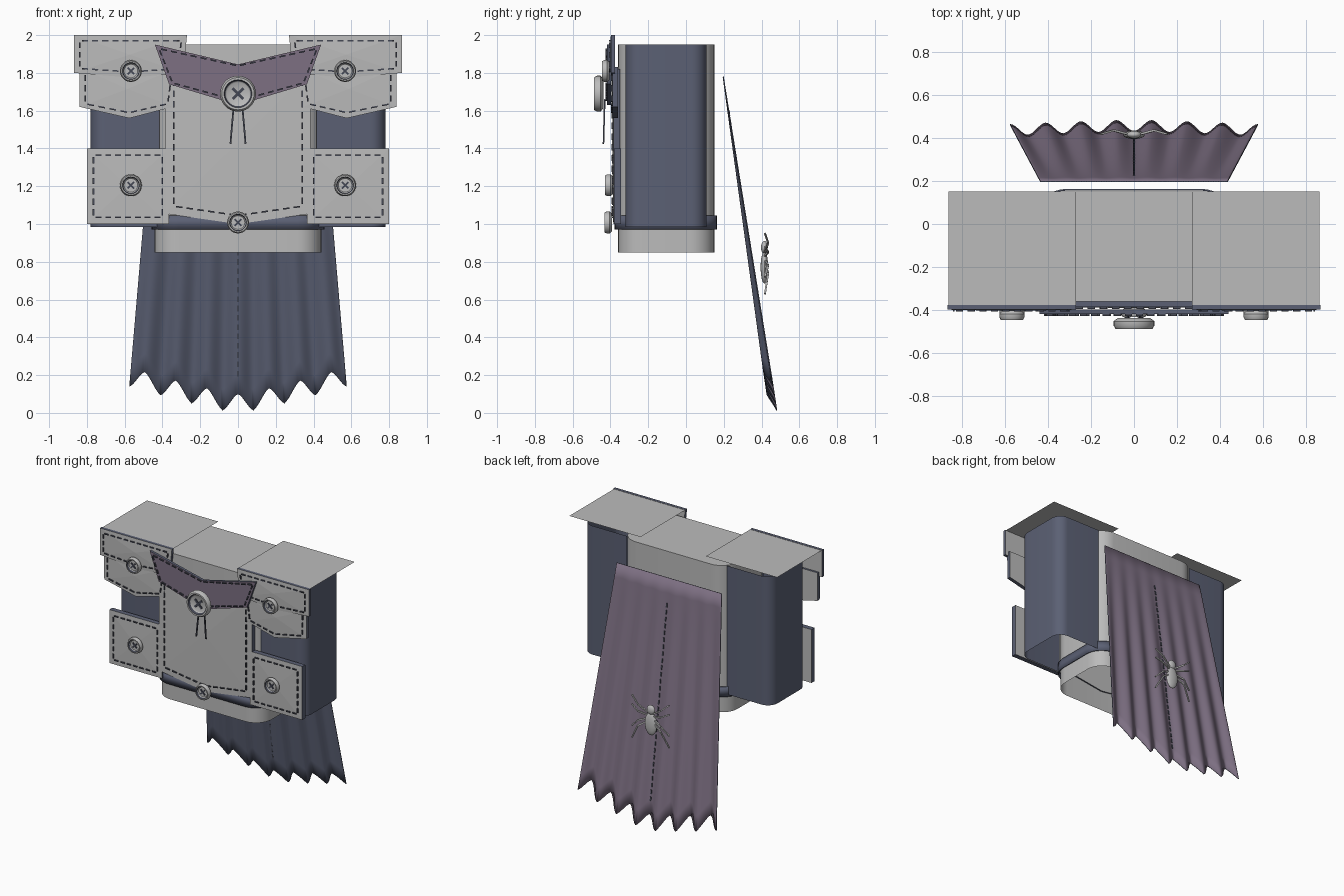
import bpy, bmesh, math
from mathutils import Vector

if "Cube" in bpy.data.objects:
    bpy.data.objects.remove(bpy.data.objects["Cube"])


def make_mat(name, col):
    m = bpy.data.materials.new(name)
    m.diffuse_color = (*col, 1)
    m.use_nodes = True
    m.node_tree.nodes["Principled BSDF"].inputs["Base Color"].default_value = m.diffuse_color
    return m


GREY = make_mat("pale grey cloth", (0.50, 0.50, 0.50))
BLUE = make_mat("slate blue cloth", (0.105, 0.118, 0.175))
PURPLE = make_mat("dusty purple cloth", (0.205, 0.160, 0.225))
DARK = make_mat("dark thread", (0.06, 0.065, 0.09))


def finish(name, bm, mats, smooth=False, fix=True):
    if fix:
        bmesh.ops.recalc_face_normals(bm, faces=bm.faces)
    me = bpy.data.meshes.new(name)
    bm.to_mesh(me)
    bm.free()
    for m in mats:
        me.materials.append(m)
    ob = bpy.data.objects.new(name, me)
    bpy.context.collection.objects.link(ob)
    if smooth:
        bpy.context.view_layer.objects.active = ob
        ob.select_set(True)
        bpy.ops.object.shade_smooth_by_angle(angle=math.radians(40))
        ob.select_set(False)
    return ob


def bar(bm, a, b, w, th):
    """Thin box from a to b, w wide across and th deep in y."""
    a, b = Vector(a), Vector(b)
    d = (b - a).normalized()
    side = d.cross(Vector((0, 1, 0))).normalized() * w / 2
    deep = d.cross(side).normalized() * th / 2
    rings = [[bm.verts.new(p + side * i + deep * j)
              for i, j in ((-1, -1), (1, -1), (1, 1), (-1, 1))] for p in (a, b)]
    bm.faces.new(rings[0])
    bm.faces.new(rings[1][::-1])
    for k in range(4):
        n = (k + 1) % 4
        bm.faces.new((rings[0][k], rings[0][n], rings[1][n], rings[1][k]))


def dashes(bm, a, b, w=0.008, th=0.014, step=0.055):
    a, b = Vector(a), Vector(b)
    n = max(1, round((b - a).length / step))
    for i in range(n):
        bar(bm, a.lerp(b, (i + 0.2) / n), a.lerp(b, (i + 0.8) / n), w, th)


def plate(name, pts, y0, y1, front, puff=0.0, inset=0.03):
    """Flat cloth piece with blue edges and a dashed seam."""
    bm = bmesh.new()
    f = bm.faces.new([bm.verts.new((x, y0, z)) for x, z in pts])
    ext = bmesh.ops.extrude_face_region(bm, geom=[f])
    for v in ext["geom"]:
        if isinstance(v, bmesh.types.BMVert):
            v.co.y = y1
    bm.faces.ensure_lookup_table()
    if not any(abs(g.calc_center_median().y - y0) < 1e-5 for g in bm.faces):
        bm.faces.new([v for v in bm.verts if abs(v.co.y - y0) < 1e-6])
    bmesh.ops.recalc_face_normals(bm, faces=bm.faces)
    for g in bm.faces:
        g.material_index = 0 if abs(g.normal.y) > 0.9 else 1
    if puff:
        fr = [g for g in bm.faces if g.normal.y < -0.9]
        bmesh.ops.poke(bm, faces=fr, offset=puff)
    finish(name, bm, [front, BLUE])
    xs, zs = [p[0] for p in pts], [p[1] for p in pts]
    cx, cz = (min(xs) + max(xs)) / 2, (min(zs) + max(zs)) / 2
    kx = 1 - 2 * inset / (max(xs) - min(xs))
    kz = 1 - 2 * inset / (max(zs) - min(zs))
    q = [(cx + (x - cx) * kx, y0 - 0.002, cz + (z - cz) * kz) for x, z in pts]
    bm = bmesh.new()
    for i in range(len(q)):
        dashes(bm, q[i], q[(i + 1) % len(q)])
    finish(name + "_stitching", bm, [DARK])


def button(name, x, z, y, r, depth):
    """Turned disc with raised rim, dark groove and crossed thread."""
    prof = [(0.8, 0), (1, 0.3), (1, 0.7), (0.9, 1), (0.78, 1), (0.70, 0.7), (0.62, 0.6)]
    bm = bmesh.new()
    n = 28
    rings = [[bm.verts.new((x + r * p * math.cos(2 * math.pi * i / n), y - depth * d,
                            z + r * p * math.sin(2 * math.pi * i / n)))
              for i in range(n)] for p, d in prof]
    for k in range(len(prof) - 1):
        for i in range(n):
            j = (i + 1) % n
            f = bm.faces.new((rings[k][i], rings[k][j], rings[k + 1][j], rings[k + 1][i]))
            f.material_index = 1 if k == 4 else 0
    bm.faces.new(rings[0])
    bm.faces.new(rings[-1])
    finish(name, bm, [GREY, DARK], smooth=True)
    bm = bmesh.new()
    yt, e = y - depth * 0.6, r * 0.3
    for s in (-1, 1):
        bar(bm, (x - e, yt, z - s * e), (x + e, yt, z + s * e), r * 0.17, 0.012)
    finish(name + "_thread", bm, [DARK])


def outline(x0, x1, y0, y1, r, corners):
    """Rounded path; corners are (sign x, sign y, start angle)."""
    pts = []
    for sx, sy, a0 in corners:
        cx = x1 - r if sx > 0 else x0 + r
        cy = y1 - r if sy > 0 else y0 + r
        for i in range(9):
            a = math.radians(a0 + i * 11.25)
            pts.append((cx + r * math.cos(a), cy + r * math.sin(a)))
    return pts


def wall(name, path, z0, z1, mat, closed=True, cap=False):
    bm = bmesh.new()
    lo = [bm.verts.new((x, y, z0)) for x, y in path]
    hi = [bm.verts.new((x, y, z1)) for x, y in path]
    n = len(path)
    for i in range(n if closed else n - 1):
        j = (i + 1) % n
        bm.faces.new((lo[i], lo[j], hi[j], hi[i]))
    if cap:
        bm.faces.new(hi)
    return finish(name, bm, [mat], smooth=True, fix=False)


# Body and belt
ALL = [(1, -1, 270), (1, 1, 0), (-1, 1, 90), (-1, -1, 180)]
wall("tunic_body", outline(-0.442, 0.442, -0.36, 0.15, 0.13, ALL), 0.85, 1.95, GREY, cap=True)
belt = wall("belt", outline(-0.45, 0.45, -0.37, 0.155, 0.135, ALL), 0.97, 1.045, BLUE)
sol = belt.modifiers.new("thickness", "SOLIDIFY")
sol.thickness, sol.offset = 0.008, 1

# Sleeves, shoulder tops and pockets on both sides
for s, side in ((-1, "left"), (1, "right")):
    u = [(0.415, -0.32)] + outline(0.3, 0.78, -0.32, 0.108, 0.08, ALL[:2]) + [(0.415, 0.108)]
    if s < 0:
        u = [(-x, y) for x, y in u][::-1]
    wall(side + "_sleeve", u, 0.985, 1.95, BLUE, closed=False)

    bm = bmesh.new()
    bm.faces.new([bm.verts.new((s * x, y, 1.998)) for x, y in
                  ((0.27, -0.385), (0.862, -0.385), (0.862, 0.152), (0.27, 0.152))])
    bmesh.ops.recalc_face_normals(bm, faces=bm.faces)
    for f in bm.faces:
        if f.normal.z < 0:
            f.normal_flip()
    finish(side + "_shoulder_top", bm, [GREY], fix=False)

    def m(pts):
        return [(s * x, z) for x, z in pts]
    plate(side + "_shoulder_flap", m([(0.27, 2.0), (0.867, 2.0), (0.867, 1.80),
                                      (0.567, 1.775), (0.29, 1.80)]), -0.398, -0.376, GREY, 0.006)
    plate(side + "_upper_pocket", m([(0.32, 1.83), (0.84, 1.83), (0.838, 1.62),
                                     (0.575, 1.56), (0.345, 1.62)]), -0.388, -0.36, GREY, 0.006)
    plate(side + "_lower_pocket", m([(0.365, 1.40), (0.80, 1.40), (0.80, 1.0),
                                     (0.365, 1.0)]), -0.382, -0.345, GREY, 0.006, inset=0.035)
    button(side + "_upper_button", s * 0.567, 1.81, -0.405, 0.058, 0.04)
    button(side + "_lower_button", s * 0.567, 1.205, -0.388, 0.058, 0.04)

# Bib, collar and centre buttons
plate("chest_bib", [(-0.385, 1.82), (0.385, 1.82), (0.385, 1.055), (0, 1.0), (-0.385, 1.055)],
      -0.385, -0.35, GREY, 0.006, inset=0.045)
plate("collar", [(-0.44, 1.95), (0, 1.845), (0.44, 1.95), (0.365, 1.74), (0, 1.63),
                 (-0.365, 1.74)], -0.418, -0.398, PURPLE, inset=0.022)
button("collar_button", 0, 1.69, -0.437, 0.095, 0.05)
button("belt_button", 0, 1.008, -0.392, 0.058, 0.04)
bm = bmesh.new()
for s in (-1, 1):
    bar(bm, (s * 0.02, -0.43, 1.66), (s * 0.04, -0.437, 1.425), 0.009, 0.008)
finish("collar_strings", bm, [DARK])


# Cape: pleats deepen towards the scalloped hem
def cape_point(u, t):
    k = 0.5 - 0.5 * math.cos(14 * math.pi * u)
    tri = 1 - abs(2 * ((7 * u) % 1) - 1)
    hem = 0.14 * abs(2 * u - 1) ** 1.2 + 0.1 * (0.5 * k + 0.5 * tri)
    z = 1.78 + (hem - 1.78) * t
    y = 0.2 + 0.266 * (1.78 - z) / 1.78 + 0.019 * t * math.cos(14 * math.pi * u)
    return Vector(((2 * u - 1) * (0.435 + 0.14 * t), y, z))


bm = bmesh.new()
NU, NT = 112, 16
grid = [[bm.verts.new(cape_point(i / NU, j / NT)) for i in range(NU + 1)] for j in range(NT + 1)]
for j in range(NT):
    for i in range(NU):
        f = bm.faces.new((grid[j][i], grid[j][i + 1], grid[j + 1][i + 1], grid[j + 1][i]))
        f.normal_update()
        if f.normal.y < 0:
            f.normal_flip()
cape = finish("cape", bm, [PURPLE, BLUE], smooth=True, fix=False)
sol = cape.modifiers.new("lining", "SOLIDIFY")
sol.thickness, sol.offset = 0.006, -1
sol.material_offset, sol.material_offset_rim = 1, 1

# Cape seam
bm = bmesh.new()
dashes(bm, cape_point(0.5, 0.1), cape_point(0.5, 0.95), w=0.009, th=0.012, step=0.05)
finish("cape_seam", bm, [DARK])

# Spider brooch
bm = bmesh.new()
for zc, rx, ry, rz in ((0.77, 0.05, 0.02, 0.085), (0.875, 0.033, 0.018, 0.035)):
    new = bmesh.ops.create_uvsphere(bm, u_segments=20, v_segments=12, radius=1)["verts"]
    for v in new:
        v.co = Vector((v.co.x * rx, 0.415 + v.co.y * ry, zc + v.co.z * rz))
for s in (-1, 1):
    for z0, zk, zt in ((0.85, 0.90, 0.95), (0.83, 0.85, 0.88), (0.81, 0.78, 0.72), (0.79, 0.74, 0.63)):
        p = [(s * 0.02, 0.415, z0), (s * 0.095, 0.435, zk), (s * 0.155, 0.418, zt)]
        bar(bm, p[0], p[1], 0.011, 0.010)
        bar(bm, p[1], p[2], 0.009, 0.009)
finish("spider_brooch", bm, [GREY], smooth=True)
